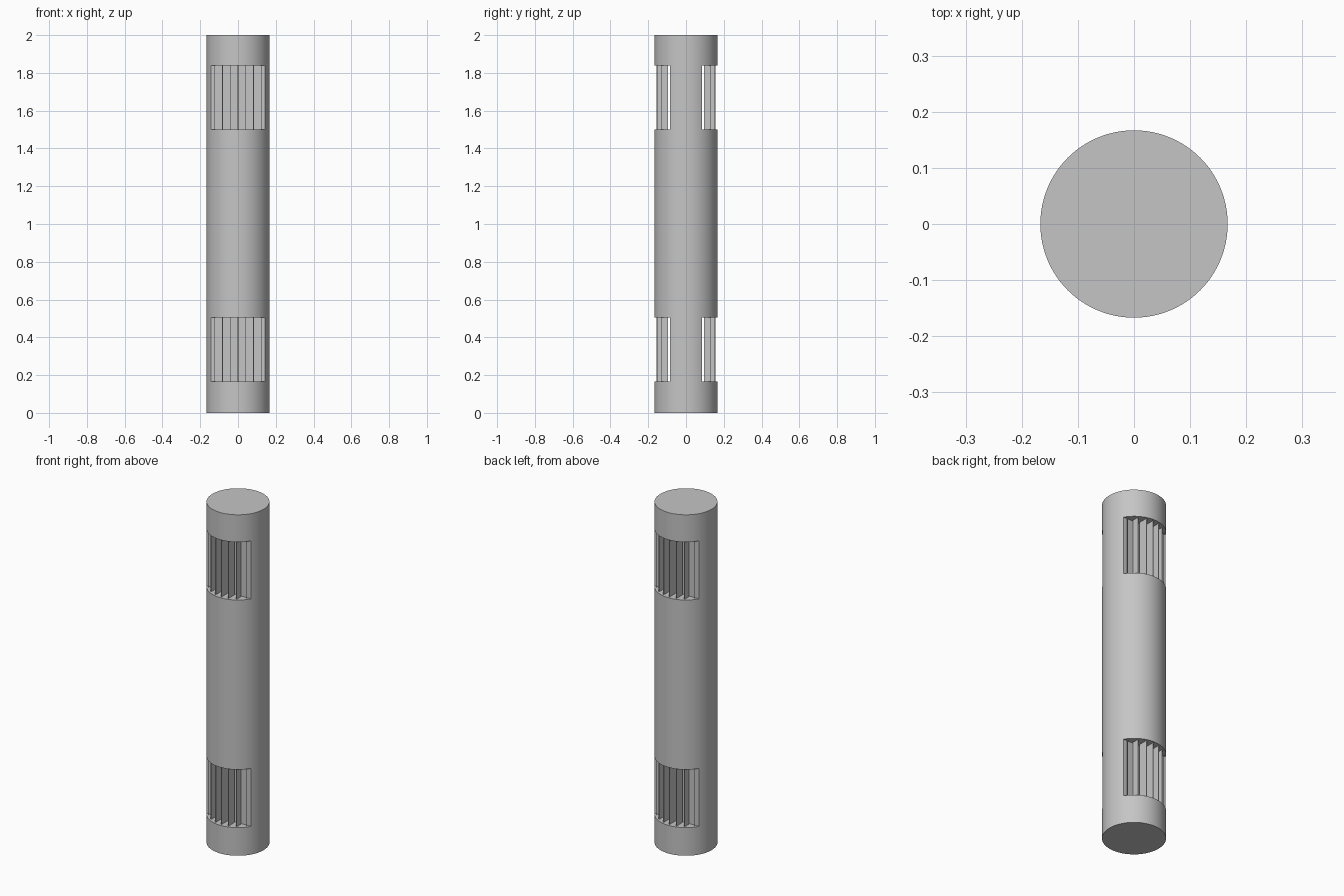
import bpy
import math

old = bpy.data.objects.get("Cube")
if old:
    bpy.data.objects.remove(old, do_unlink=True)

RADIUS, HEIGHT = 0.167, 2.0
FLOOR_Y = 0.085                          # depth of the flat recess floors
FIN_RADIUS, FIN_ROOT = 0.156, 0.094      # fins sit just clear of the floor
FIN_STEP, FIN_THICK = 0.041, 0.004
RECESSES = {"lower": (0.165, 0.505), "upper": (1.5, 1.84)}

grey = bpy.data.materials.new("plain grey")
grey.use_nodes = True
colour = (0.56, 0.56, 0.56, 1)
grey.diffuse_color = colour
grey.node_tree.nodes["Principled BSDF"].inputs["Base Color"].default_value = colour


def box(name, low, high):
    """Axis-aligned box between two corners."""
    bpy.ops.mesh.primitive_cube_add(size=1)
    ob = bpy.context.object
    ob.name = ob.data.name = name
    for v in ob.data.vertices:
        v.co = [h if c > 0 else l for c, l, h in zip(v.co, low, high)]
    return ob


# Round post
bpy.ops.mesh.primitive_cylinder_add(vertices=96, radius=RADIUS, depth=HEIGHT,
                                    location=(0, 0, HEIGHT / 2))
post = bpy.context.object
post.name = "post"
post.data.materials.append(grey)

for level, (z0, z1) in RECESSES.items():
    for side, sign in (("front", -1), ("back", 1)):
        # Flat-bottomed recess across the post
        y0, y1 = sorted((sign * FLOOR_Y, sign * 0.3))
        cutter = box("recess_cutter", (-0.3, y0, z0), (0.3, y1, z1))
        cutter.hide_render = True
        cut = post.modifiers.new("recess", 'BOOLEAN')
        cut.operation, cut.solver, cut.object = 'DIFFERENCE', 'EXACT', cutter
        bpy.context.view_layer.objects.active = post
        bpy.ops.object.modifier_apply(modifier=cut.name)
        bpy.data.objects.remove(cutter, do_unlink=True)

        # Thin upright fins whose outer edges follow a circle
        for i in range(-3, 4):
            x = i * FIN_STEP
            tip = math.sqrt(FIN_RADIUS ** 2 - x ** 2)
            y0, y1 = sorted((sign * FIN_ROOT, sign * tip))
            fin = box(f"{level}_{side}_fin_{i + 4}",
                      (x - FIN_THICK / 2, y0, z0), (x + FIN_THICK / 2, y1, z1))
            fin.data.materials.append(grey)

# Smooth the round wall, keep the cut edges sharp
bpy.ops.object.select_all(action='DESELECT')
post.select_set(True)
bpy.context.view_layer.objects.active = post
bpy.ops.object.shade_smooth_by_angle(angle=math.radians(25))
